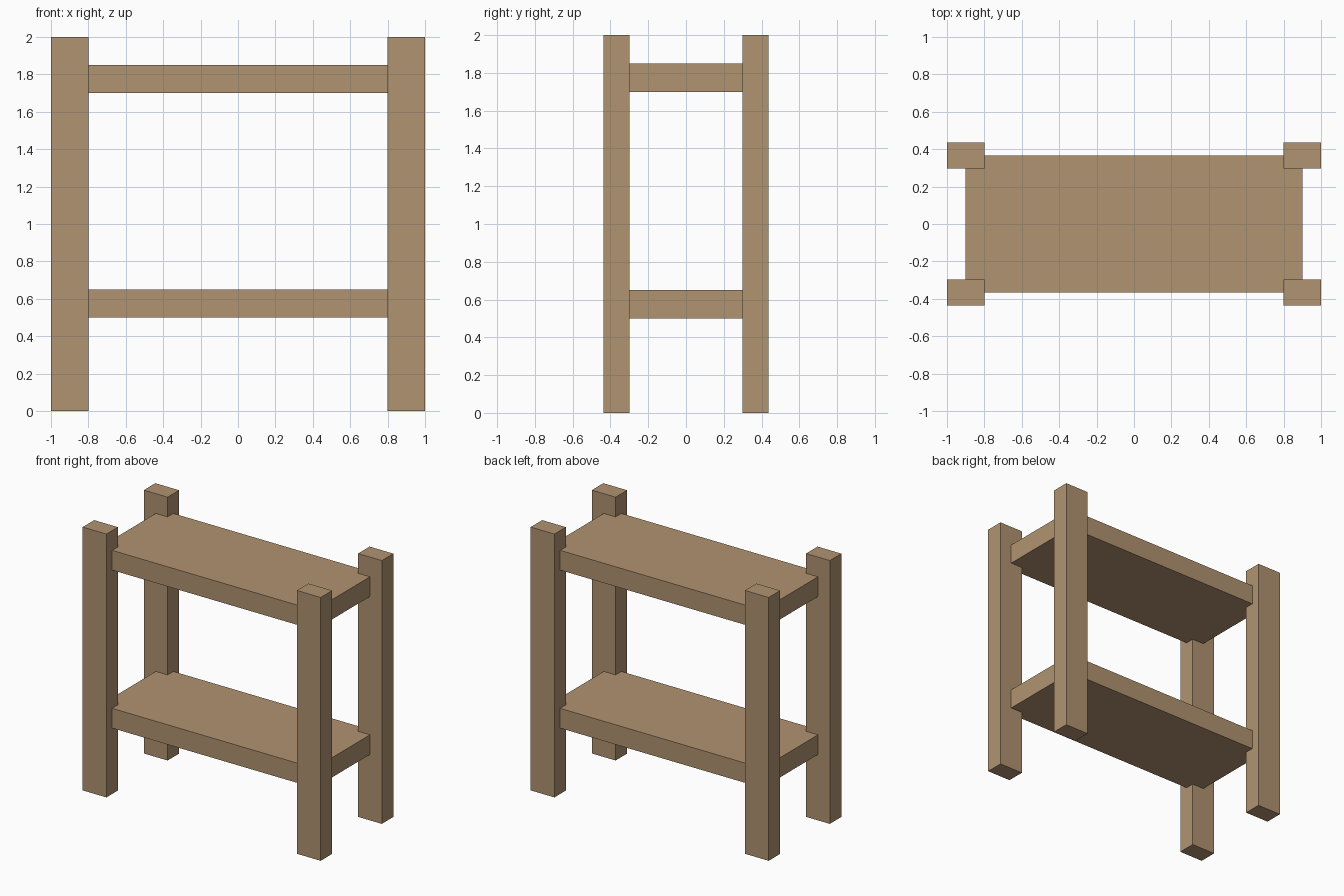
import bpy

if "Cube" in bpy.data.objects:
    bpy.data.objects.remove(bpy.data.objects["Cube"])

# Single wood colour
wood = bpy.data.materials.new("light_wood")
wood.diffuse_color = (0.434, 0.292, 0.162, 1.0)
wood.use_nodes = True
wood.node_tree.nodes["Principled BSDF"].inputs["Base Color"].default_value = wood.diffuse_color


def box(name, center, size):
    bpy.ops.mesh.primitive_cube_add(size=1, location=center)
    obj = bpy.context.object
    obj.name = name
    obj.scale = size
    bpy.ops.object.transform_apply(location=False, rotation=False, scale=True)
    obj.data.materials.append(wood)
    return obj


# Four corner posts
POST_X, POST_Y = 0.20, 0.138
for side, sx in (("left", -1), ("right", 1)):
    for end, sy in (("front", -1), ("back", 1)):
        box(f"{end}_{side}_post", (sx * 0.9, sy * 0.367, 1.0), (POST_X, POST_Y, 2.0))

# Two shelves, reaching to the middle of each post
for name, z in (("lower_shelf", 0.575), ("upper_shelf", 1.775)):
    box(name, (0, 0, z), (1.8, 0.734, 0.15))
